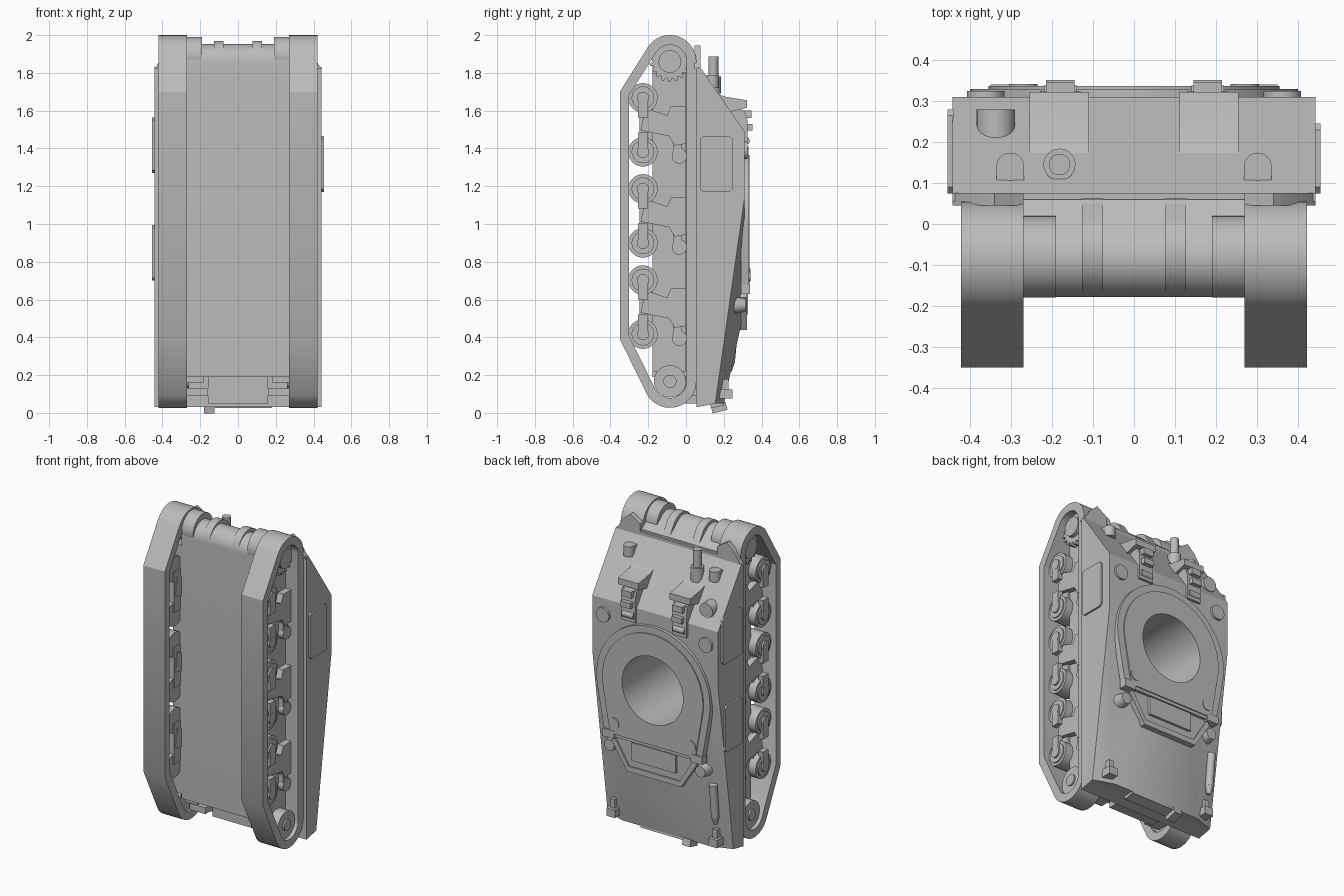
import bpy, bmesh
from math import sin, cos, pi, radians
from mathutils import Vector, Matrix

if "Cube" in bpy.data.objects:
    bpy.data.objects.remove(bpy.data.objects["Cube"])

grey = bpy.data.materials.new("plain grey")
grey.use_nodes = True
grey.diffuse_color = (0.5, 0.5, 0.5, 1)
grey.node_tree.nodes["Principled BSDF"].inputs["Base Color"].default_value = (0.5, 0.5, 0.5, 1)
parts = []


def finish(name, bm):
    bmesh.ops.recalc_face_normals(bm, faces=bm.faces)
    me = bpy.data.meshes.new(name)
    bm.to_mesh(me)
    bm.free()
    me.materials.append(grey)
    ob = bpy.data.objects.new(name, me)
    bpy.context.collection.objects.link(ob)
    parts.append(ob)
    return ob


def bridge(bm, a, b):
    for i in range(len(a)):
        j = (i + 1) % len(a)
        bm.faces.new((a[i], a[j], b[j], b[i]))


def slab(points, axis, a, b):
    """Extrude a 2D outline: (y, z) along x, or (x, z) along y."""
    bm = bmesh.new()
    place = (lambda p, d: (d, p[0], p[1])) if axis == "x" else (lambda p, d: (p[0], d, p[1]))
    rings = [[bm.verts.new(place(p, d)) for p in points] for d in (a, b)]
    for ring in rings:
        bm.faces.new(ring)
    bridge(bm, *rings)
    return bm


def bore(bm, y_open, y_end, through):
    """Open the round turret well from the flat face at y_open down to y_end."""
    circles = [[bm.verts.new((x, y, z)) for x, z in arc(0, 1.01, .215, 0, 360, 64)[:-1]] for y in (y_open, y_end)]
    bridge(bm, *circles)
    if not through:
        bm.faces.new(circles[1])
    for y, circle in list(zip((y_open, y_end), circles))[:2 if through else 1]:
        flat = [f for f in bm.faces if all(abs(v.co.y - y) < 1e-4 for v in f.verts)]
        face = max(flat, key=lambda f: f.calc_area())
        rim = list(face.edges)
        rim += [bm.edges.get((circle[i - 1], circle[i])) for i in range(len(circle))]
        bmesh.ops.delete(bm, geom=[face], context="FACES_ONLY")
        bmesh.ops.triangle_fill(bm, edges=rim, use_beauty=True, normal=(0, 1, 0))
    return bm


def prism(name, points, x0, x1):
    return finish(name, slab(points, "x", x0, x1))


def plate(name, points, y0, y1):
    return finish(name, slab(points, "y", y0, y1))


def box(name, x, y, z, tilt=0):
    bm = bmesh.new()
    bmesh.ops.create_cube(bm, size=1)
    size = Matrix.Diagonal((x[1] - x[0], y[1] - y[0], z[1] - z[0], 1))
    mid = Vector([(v[0] + v[1]) / 2 for v in (x, y, z)])
    bm.transform(Matrix.Translation(mid) @ Matrix.Rotation(tilt, 4, "X") @ size)
    return finish(name, bm)


def cyl(name, p, q, r, r2=None, n=32):
    p, q = Vector(p), Vector(q)
    bm = bmesh.new()
    bmesh.ops.create_cone(bm, cap_ends=True, segments=n, radius1=r, radius2=r if r2 is None else r2,
                          depth=(q - p).length)
    bm.transform(Matrix.Translation((p + q) / 2) @ (q - p).to_track_quat("Z", "Y").to_matrix().to_4x4())
    return finish(name, bm)


def arc(cx, cy, r, a0, a1, n=16):
    return [(cx + r * cos(radians(a0 + (a1 - a0) * i / n)), cy + r * sin(radians(a0 + (a1 - a0) * i / n)))
            for i in range(n + 1)]


def both(x0, x1):
    return lambda s: tuple(sorted((s * x0, s * x1)))


AXLE, TOP, LOW = -0.085, 1.86, 0.167

# Upper hull with sloped nose, tapered tail corners
bm = slab([(.055, .03), (.055, 1.83), (.075, 1.83), (.31, 1.49), (.31, .55), (.2, .05), (.155, .05)],
          "x", -.443, .443)
for s in (1, -1):
    a, b, c = Vector((s * .443, .31, 1.14)), Vector((s * .443, .155, .05)), Vector((s * .31, .2, .05))
    n = (b - a).cross(c - a)
    if n.y < 0:
        n = -n
    bmesh.ops.bisect_plane(bm, geom=bm.verts[:] + bm.edges[:] + bm.faces[:], plane_co=a, plane_no=n,
                           clear_outer=True)
    bmesh.ops.holes_fill(bm, edges=[e for e in bm.edges if e.is_boundary])
finish("upper_hull", bore(bm, .31, .055, True))

# Lower hull with rounded nose
bm = slab([(.06, .19), (.06, 1.86)] + arc(AXLE, TOP, .093, 60, 180) + [(-.178, .19)], "x", -.272, .272)
finish("lower_hull", bore(bm, .06, -.15, False))
box("nose_step", (-.27, .27), (.05, .075), (1.8, 1.85))
box("tail_plate", (-.16, .16), (-.03, .08), (.05, .2))
for s in (1, -1):
    box("hull_side", both(.26, .335)(s), (-.178, .0), (.22, 1.8))
    prism("nose_rib", [(.068, 1.84)] + arc(-.07, 1.863, .107, 45, 180) + [(AXLE, 1.85)], *both(.076, .127)(s))
    prism("final_drive", arc(-.08, 1.89, .1, 0, 360, 31)[:-1], *both(.19, .272)(s))
    box("tail_bracket", both(.16, .27)(s), (-.1, .06), (.09, .13))
    box("tail_bracket_top", both(.18, .27)(s), (-.15, .0), (.16, .2))

# Turret opening plate
outline = lambda r, w, z: arc(0, 1.01, r, -8, 188, 40) + [(-w, z), (w, z)]
finish("turret_plate_rim", bore(slab(outline(.4, .34, .64), "y", .29, .33), .33, .29, True))
finish("turret_plate", bore(slab(outline(.355, .3, .66), "y", .3, .337), .337, .3, True))

# Engine cover behind the turret opening
plate("engine_cover", [(-.29, .66), (.29, .66), (.27, .58), (.19, .46), (-.19, .46), (-.27, .58)], .24, .312)
box("engine_panel", (-.155, .155), (.28, .328), (.52, .635))
plate("engine_cover_rail", [(-.19, .44), (.19, .44), (.19, .475), (-.19, .475)], .25, .322)
for s in (1, -1):
    plate("cover_rail_side", [(s * .19, .44), (s * .3, .61), (s * .28, .64), (s * .18, .475)], .25, .322)
    box("cover_bracket", both(.27, .35)(s), (.29, .34), (.63, .68))
    cyl("cover_boss", (s * .27, .3, .73), (s * .27, .342, .73), .035)
    cyl("side_lump", (s * .32, .23, .57), (s * .32, .315, .57), .05, .035)

for s in (1, -1):
    # Track belt
    outer = arc(AXLE, TOP, .14, 0, 148) + [(-.35, 1.7), (-.35, .39)] + arc(AXLE, LOW, .14, 212, 360)
    inner = arc(AXLE, TOP, .088, 0, 148) + [(-.303, 1.68), (-.303, .41)] + arc(AXLE, LOW, .088, 212, 360)
    bm = bmesh.new()
    rows = [[bm.verts.new((s * x, *p)) for p in loop]
            for loop, x in ((outer, .27), (outer, .422), (inner, .422), (inner, .27))]
    for k in range(4):
        bridge(bm, rows[k], rows[(k + 1) % 4])
    finish("track", bm)

    # Toothed sprocket and idler
    teeth = [(AXLE + r * cos(2 * pi * (i + f) / 18), TOP + r * sin(2 * pi * (i + f) / 18))
             for i in range(18) for f, r in ((0, .09), (.3, .108), (.6, .108), (.8, .09))]
    prism("sprocket", teeth, *both(.33, .375)(s))
    cyl("sprocket_hub", (s * .26, AXLE, TOP), (s * .4, AXLE, TOP), .06)
    cyl("idler", (s * .29, AXLE, LOW), (s * .4, AXLE, LOW), .085)
    cyl("idler_hub", (s * .26, AXLE, LOW), (s * .41, AXLE, LOW), .035)

    # Bogies with paired wheels, arms and a return roller
    for zc in (1.525, 1.043, .56):
        bracket = [(-.24, -.03), (-.215, .09), (-.1, .05), (-.08, .1), (0, .1), (0, -.1), (-.06, -.11), (-.09, -.06)]
        prism("bogie_bracket", [(y, zc + z) for y, z in bracket], *both(.275, .375)(s))
        box("bogie_beam", both(.28, .35)(s), (-.245, -.175), (zc - .13, zc + .13))
        cyl("return_roller", (s * .27, -.035, zc - .165), (s * .37, -.035, zc - .165), .04)
        box("roller_arm", both(.27, .365)(s), (-.07, -.02), (zc - .17, zc - .08))
        for e in (1, -1):
            z = zc + e * .143
            cyl("road_wheel", (s * .285, -.228, z), (s * .385, -.228, z), .078)
            cyl("wheel_rim", (s * .385, -.228, z), (s * .393, -.228, z), .06)
            cyl("wheel_hub", (s * .385, -.228, z), (s * .404, -.228, z), .032)
            box("wheel_arm", both(.37, .403)(s), (-.255, -.2), sorted((z, zc + e * .04)))

    # Fender tip wrapping the front of the track
    plate("fender_tip", [(s * .27, 1.82), (s * .27, 1.9), (s * .34, 1.945), (s * .39, 1.9), (s * .443, 1.82)],
          .045, .076)

    # Driver visors and periscopes
    prism("visor", [(.17, 1.69), (.2, 1.675), (.322, 1.655), (.322, 1.615), (.22, 1.59), (.17, 1.66)],
          *both(.11, .255)(s))
    prism("periscope_body", [(.2, 1.63), (.31, 1.6), (.325, 1.55), (.325, 1.4), (.29, 1.4)], *both(.13, .23)(s))
    box("periscope_head", both(.145, .215)(s), (.3, .347), (1.56, 1.6))
    box("periscope_latch", both(.145, .215)(s), (.31, .352), (1.495, 1.53))
    cyl("periscope_hinge", (s * .14, .318, 1.44), (s * .22, .318, 1.44), .02, n=16)

    # Deck caps, headlights, tail lights
    cyl("deck_cap", (s * .362, .3, 1.39), (s * .362, .325, 1.39), .046)
    cyl("headlight", (s * .302, .14, 1.72), (s * .302, .14, 1.785), .034)
    box("headlight_base", both(.268, .336)(s), (.096, .14), (1.76, 1.783))
    box("tail_light", both(.33, .39)(s), (.17, .245), (.075, .125))
    box("tail_light_stem", both(.345, .375)(s), (.17, .225), (.12, .18))

# Antenna and scoop on the sloped nose
cyl("antenna_base", (-.182, .145, 1.69), (-.182, .145, 1.78), .039)
cyl("antenna", (-.182, .145, 1.77), (-.182, .145, 1.888), .026)
cyl("scoop", (-.337, .18, 1.587), (-.337, .28, 1.587), .047)

# Side access plates with clipped corners
for s, z, y in ((1, 1.17, .245), (-1, 1.27, .28), (-1, .7, .25)):
    top, c = z + .295, .015
    prism("side_panel", [(.075 + c, z), (y - c, z), (y, z + c), (y, top - c), (y - c, top), (.075 + c, top),
                         (.075, top - c), (.075, z + c)], s * .44, s * .455)

# Tail fittings
cyl("stowed_bottle", (-.37, .235, .27), (-.37, .255, .48), .024)
cyl("bottle_tip", (-.37, .23, .22), (-.37, .235, .27), .012, .024)
box("tow_block", (-.18, -.125), (.135, .215), (.006, .05), .25)
box("tail_strip", (-.125, .18), (.13, .2), (.032, .06), .2)

bpy.ops.object.select_all(action="DESELECT")
for ob in parts:
    ob.select_set(True)
bpy.context.view_layer.objects.active = parts[0]
bpy.ops.object.shade_smooth_by_angle(angle=radians(30))
